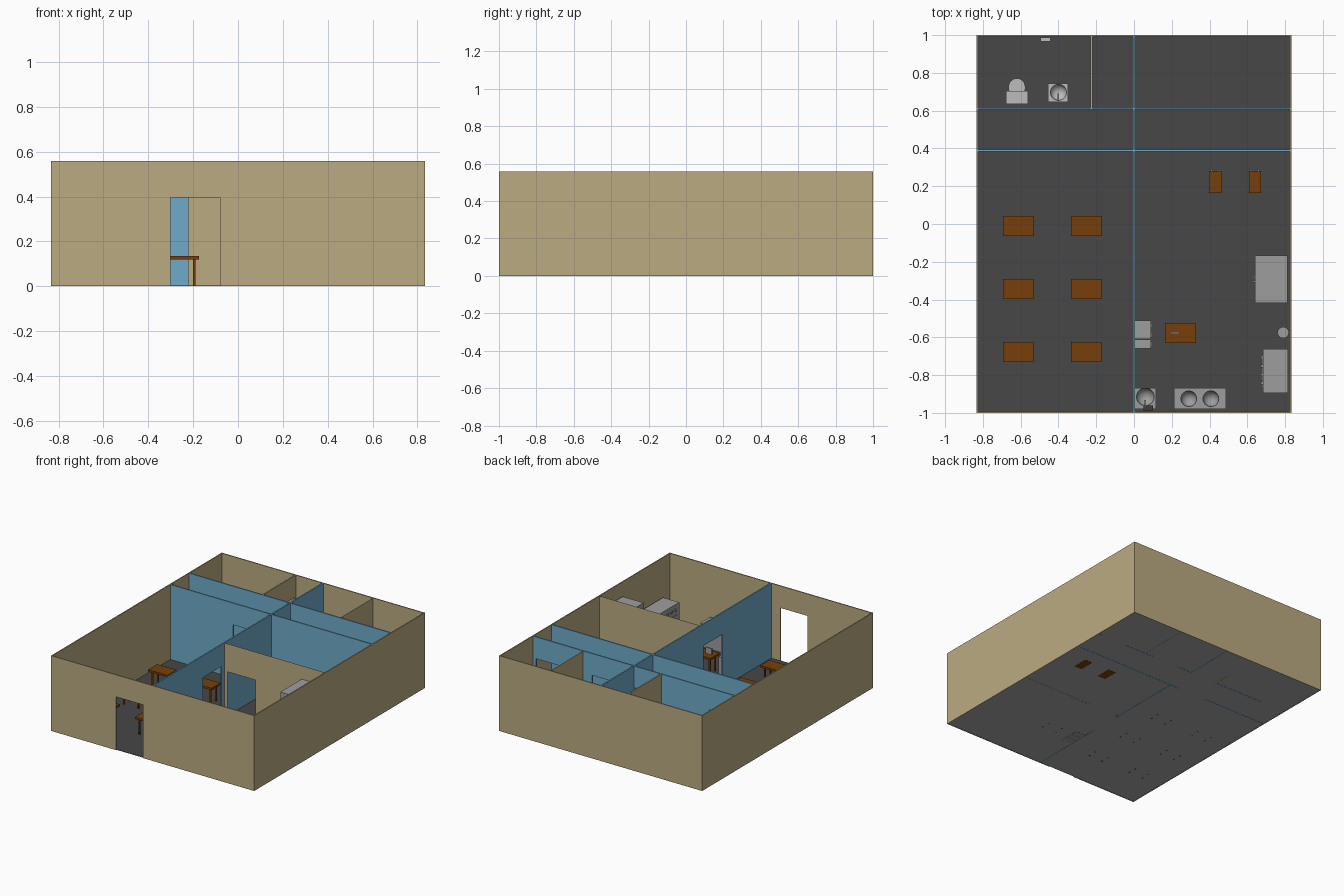
import bpy, bmesh, math
from mathutils import Matrix, Vector

if "Cube" in bpy.data.objects:
    bpy.data.objects.remove(bpy.data.objects["Cube"])


def mat(name, r, g, b):
    m = bpy.data.materials.new(name)
    m.diffuse_color = [(c / 255 / 12.92 if c < 11 else ((c / 255 + 0.055) / 1.055) ** 2.4) for c in (r, g, b)] + [1]
    m.use_nodes = True
    m.node_tree.nodes["Principled BSDF"].inputs["Base Color"].default_value = m.diffuse_color
    return m


TAN = mat("tan_plaster", 187, 171, 129)
BLUE = mat("blue_plaster", 112, 171, 202)
FLOOR = mat("dark_floor", 71, 71, 71)
SLAB = mat("slab_grey", 168, 168, 168)
WOOD = mat("brown_wood", 118, 64, 9)
GREY = mat("light_grey", 158, 158, 158)
WHITE = mat("pale_ceramic", 188, 188, 188)
DARK = mat("dark_grey", 60, 60, 62)
H = 0.558


def finish(name, bm, m):
    if len(bm.faces) > 1:
        bmesh.ops.recalc_face_normals(bm, faces=bm.faces)
    me = bpy.data.meshes.new(name)
    bm.to_mesh(me)
    bm.free()
    me.materials.append(m)
    ob = bpy.data.objects.new(name, me)
    bpy.context.collection.objects.link(ob)
    return ob


def add_box(bm, x0, x1, y0, y1, z0, z1):
    M = Matrix.Translation(((x0 + x1) / 2, (y0 + y1) / 2, (z0 + z1) / 2)) @ Matrix.Diagonal((x1 - x0, y1 - y0, z1 - z0, 1))
    bmesh.ops.create_cube(bm, size=1, matrix=M)


def boxes(name, m, *dims):
    bm = bmesh.new()
    for d in dims:
        add_box(bm, *d)
    return finish(name, bm, m)


def smooth(ob):
    bpy.ops.object.select_all(action='DESELECT')
    ob.select_set(True)
    bpy.context.view_layer.objects.active = ob
    bpy.ops.object.shade_smooth_by_angle(angle=math.radians(40))


def cyl(name, m, x, y, z0, z1, r0, r1=None, sy=1):
    bm = bmesh.new()
    bmesh.ops.create_cone(bm, cap_ends=True, segments=24, radius1=r0, radius2=r0 if r1 is None else r1, depth=z1 - z0)
    M = Matrix.Translation((x, y, (z0 + z1) / 2)) @ Matrix.Diagonal((1, sy, 1, 1))
    bmesh.ops.transform(bm, matrix=M, verts=bm.verts)
    ob = finish(name, bm, m)
    smooth(ob)
    return ob


def wall(name, m, axis, pos, a, b, t, doors=()):
    # wall outline with door notches, extruded to its thickness (t = 0 is a single sheet)
    pts = [(a, 0)]
    for d0, d1, h in doors:
        pts += [(d0, 0), (d0, h), (d1, h), (d1, 0)]
    pts += [(b, 0), (b, H), (a, H)]
    bm = bmesh.new()
    o = pos - t / 2
    vs = [bm.verts.new((u, o, z) if axis == 'x' else (o, u, z)) for u, z in pts]
    f = bm.faces.new(vs)
    if t:
        ext = bmesh.ops.extrude_face_region(bm, geom=[f])
        d = Vector((0, t, 0)) if axis == 'x' else Vector((t, 0, 0))
        bmesh.ops.translate(bm, vec=d, verts=[v for v in ext['geom'] if isinstance(v, bmesh.types.BMVert)])
    return finish(name, bm, m)


def carve(ob, x, y, z, r, depth, sy=1):
    # hollow basin cut with a squashed sphere
    bm = bmesh.new()
    bmesh.ops.create_uvsphere(bm, u_segments=24, v_segments=12, radius=1,
                              matrix=Matrix.Translation((x, y, z)) @ Matrix.Diagonal((r, r * sy, depth, 1)))
    cutter = finish("basin_cutter", bm, ob.data.materials[0])
    cutter.hide_render = True
    mod = ob.modifiers.new("basin", 'BOOLEAN')
    mod.operation = 'DIFFERENCE'
    mod.object = cutter
    bpy.context.view_layer.objects.active = ob
    bpy.ops.object.modifier_apply(modifier=mod.name)
    bpy.data.objects.remove(cutter)


# floor slab: dark on top, light grey underneath
floor = boxes("floor", FLOOR, (-0.827, 0.827, -0.996, 0.996, 0.001, 0.003))
floor.data.materials.append(SLAB)
for p in floor.data.polygons:
    p.material_index = 1 if p.normal.z < -0.5 else 0

# outer walls
wall("front_wall", TAN, 'x', -0.996, -0.833, 0.833, 0.008, [(-0.30, -0.08, 0.395)])
wall("back_wall", TAN, 'x', 0.996, -0.833, 0.833, 0.008)
for s, n in ((-1, "left_wall"), (1, "right_wall")):
    wall(n, TAN, 'y', s * 0.829, -0.992, 0.992, 0.008)

# blue inner walls
D = 0.397
wall("corridor_front_wall", BLUE, 'x', 0.39, -0.825, 0.825, 0.01, [(-0.31, -0.08, D)])
wall("corridor_back_wall", BLUE, 'x', 0.61, -0.825, 0.825, 0.01,
     [(-0.81, -0.62, D), (-0.22, -0.01, D), (0.12, 0.34, D), (0.58, 0.80, D)])
wall("middle_wall", BLUE, 'y', 0, -0.992, 0.992, 0.01, [(-0.42, -0.20, D), (0.395, 0.605, D)])

# tan partitions
wall("kitchen_partition", TAN, 'x', -0.165, 0.005, 0.825, 0, [(0.03, 0.26, 0.35)])
wall("washroom_partition", TAN, 'y', -0.225, 0.615, 0.992, 0.01, [(0.78, 0.98, D)])
wall("store_partition", TAN, 'y', 0.413, 0.615, 0.992, 0)


# tables
def table(name, x, y):
    legs = [(x + sx * 0.058 - 0.005, x + sx * 0.058 + 0.005, y + sy * 0.032 - 0.005, y + sy * 0.032 + 0.005, 0, 0.12)
            for sx in (-1, 1) for sy in (-1, 1)]
    boxes(name, WOOD, (x - 0.08, x + 0.08, y - 0.053, y + 0.053, 0.119, 0.134), *legs)


for x in (-0.613, -0.253):
    for y in (-0.01, -0.343, -0.677):
        table("dining_table", x, y)
table("kitchen_table", 0.245, -0.577)
boxes("table_utensil", GREY, (0.19, 0.24, -0.582, -0.572, 0.134, 0.18))

# wooden cabinets with knobs
for x in (0.43, 0.64):
    boxes("wood_cabinet", WOOD, (x - 0.032, x + 0.032, 0.165, 0.28, 0, 0.22))
    boxes("cabinet_knobs", GREY, *[(x + k - 0.005, x + k + 0.005, 0.28, 0.288, 0.12, 0.13) for k in (-0.02, 0.02)])

# refrigerator
boxes("refrigerator", GREY, (0.64, 0.812, -0.418, -0.168, 0.005, 0.46))
boxes("refrigerator_handles", GREY, *[(0.63, 0.64, y - 0.005, y + 0.005, 0.16, 0.32) for y in (-0.305, -0.28)])

# oven with knobs and door
boxes("oven", GREY, (0.682, 0.815, -0.895, -0.663, 0.005, 0.27))
boxes("oven_door", GREY, (0.678, 0.682, -0.87, -0.69, 0.04, 0.19))
boxes("oven_knobs", GREY, *[(0.672, 0.682, -0.85 + i * 0.045, -0.835 + i * 0.045, 0.225, 0.24) for i in range(4)])

# waste bin
cyl("waste_bin", GREY, 0.79, -0.575, 0.005, 0.09, 0.024, 0.03)

# kitchen drawers, three units beside the middle wall
boxes("drawer_units", GREY, *[(0.006, 0.09, -0.66 + i * 0.05, -0.611 + i * 0.05, 0, 0.17) for i in range(3)])
boxes("drawer_handles", GREY, *[(0.09, 0.095, -0.65 + i * 0.05, -0.623 + i * 0.05, z, z + 0.006)
                                for i in range(3) for z in (0.05, 0.10, 0.15)])


# sinks
def tap(x, y, z, s):
    ya, yb = sorted((y, y + s * 0.035))
    boxes("tap", GREY, (x - 0.004, x + 0.004, y - 0.004, y + 0.004, z, z + 0.04),
          (x - 0.004, x + 0.004, ya, yb, z + 0.036, z + 0.043))


double = boxes("double_sink", GREY, (0.212, 0.488, -0.98, -0.868, 0.005, 0.18))
for x in (0.29, 0.407):
    carve(double, x, -0.925, 0.181, 0.042, 0.045)
smooth(double)
hand = boxes("hand_sink", GREY, (0.006, 0.117, -0.98, -0.868, 0.11, 0.18))
carve(hand, 0.06, -0.915, 0.181, 0.047, 0.045)
smooth(hand)
tap(0.06, -0.968, 0.18, 1)
boxes("soap_box", DARK, (0.05, 0.10, -0.988, -0.96, 0.20, 0.23))

basin = boxes("wash_basin", WHITE, (-0.455, -0.35, 0.645, 0.745, 0.11, 0.17))
carve(basin, -0.40, 0.697, 0.171, 0.043, 0.04)
smooth(basin)
cyl("basin_pedestal", WHITE, -0.40, 0.69, 0.002, 0.115, 0.018)
tap(-0.40, 0.655, 0.17, 1)

# toilet
boxes("toilet_tank", WHITE, (-0.678, -0.562, 0.635, 0.705, 0.08, 0.165))
cyl("toilet_bowl", WHITE, -0.62, 0.72, 0.005, 0.085, 0.028, 0.042, 1.1)
cyl("toilet_seat", WHITE, -0.62, 0.722, 0.085, 0.095, 0.045, None, 1.1)

# paper holder on the back wall
boxes("paper_holder", WHITE, (-0.495, -0.442, 0.965, 0.987, 0.18, 0.23))
